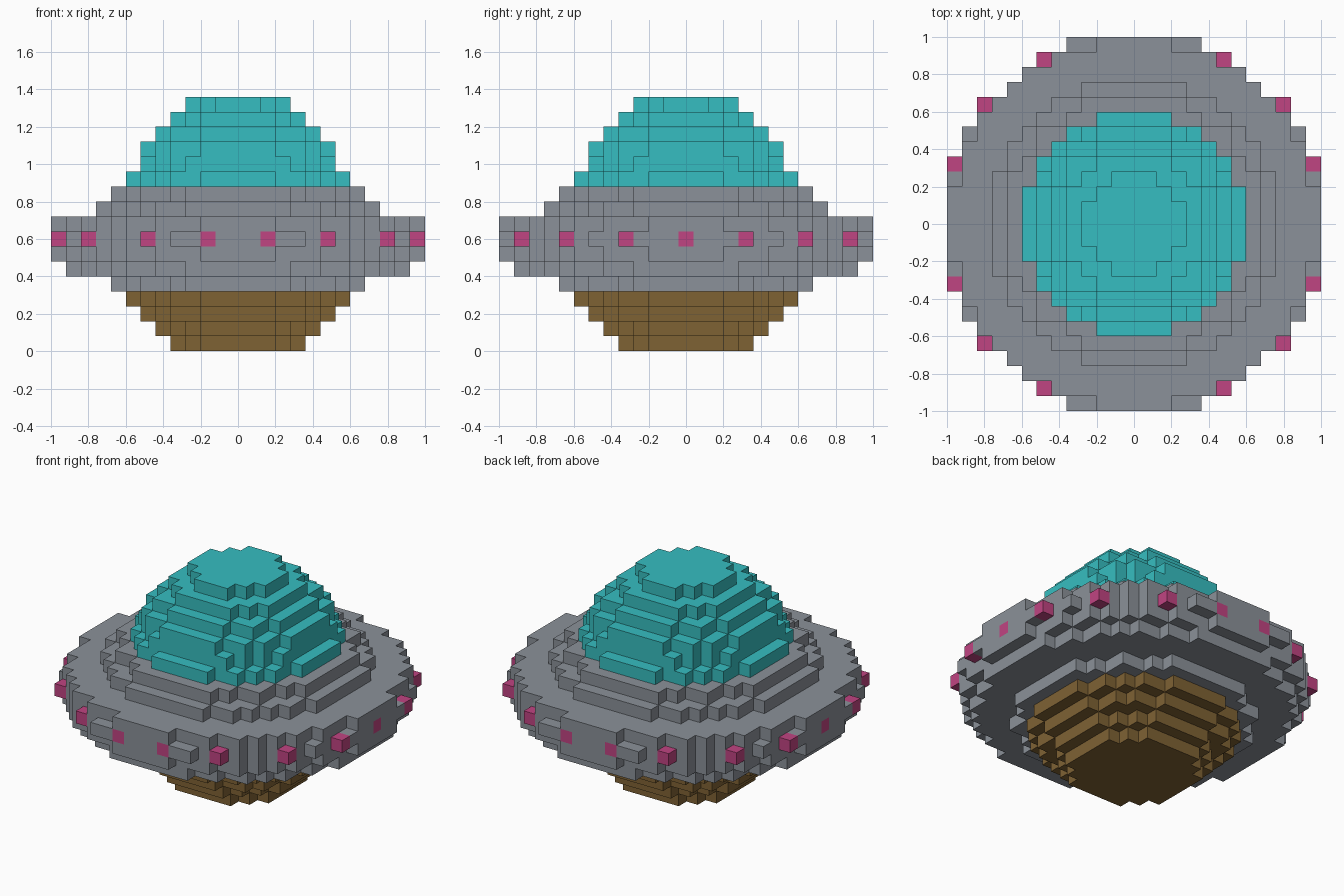
import bpy
import bmesh
from math import cos, sin, radians
from mathutils import Vector

cube = bpy.data.objects.get("Cube")
if cube:
    bpy.data.objects.remove(cube, do_unlink=True)

SIZE = 0.08          # edge of one block
REACH = 12           # blocks from the axis to the rim
LIGHT_LAYER = 7
LIGHT_COUNT = 18


def make_material(name, rgb):
    mat = bpy.data.materials.new(name)
    mat.use_nodes = True
    colour = (*rgb, 1.0)
    mat.diffuse_color = colour
    shader = next(n for n in mat.node_tree.nodes if n.type == 'BSDF_PRINCIPLED')
    shader.inputs["Base Color"].default_value = colour
    shader.inputs["Roughness"].default_value = 0.8
    return mat


def disc(layer, radius_squared):
    """Block positions of one round layer."""
    span = range(-REACH, REACH + 1)
    return {(x, y, layer) for x in span for y in span
            if x * x + y * y <= radius_squared}


def stack(first_layer, radii_squared):
    cells = set()
    for i, r2 in enumerate(radii_squared):
        cells |= disc(first_layer + i, r2)
    return cells


# Stepped round parts, listed from bottom to top
base = stack(0, [20, 30, 42, 56])
saucer = stack(4, [73, 132, 150, 161, 150, 92, 73])
dome = stack(11, [56, 48, 42, 32, 22, 12])

# Ring of lights set into the rim
lights = set()
for i in range(LIGHT_COUNT):
    angle = radians(i * 360 / LIGHT_COUNT)
    lights.add((round(12.5 * cos(angle)) if i % 9 else (12 if i == 0 else -12),
                round(12.5 * sin(angle)), LIGHT_LAYER))
saucer -= lights

solid = base | saucer | dome | lights
DIRECTIONS = [Vector(d) for d in
              ((1, 0, 0), (-1, 0, 0), (0, 1, 0), (0, -1, 0), (0, 0, 1), (0, 0, -1))]


def build_blocks(name, cells, mat):
    """Make one object from the exposed sides of its blocks."""
    bm = bmesh.new()
    for cell in sorted(cells):
        centre = Vector(cell) + Vector((0, 0, 0.5))
        for normal in DIRECTIONS:
            if tuple(int(c + n) for c, n in zip(cell, normal)) in solid:
                continue
            u = Vector((normal.y, normal.z, normal.x))
            v = normal.cross(u)
            corners = [centre + (normal + a * u + b * v) / 2
                       for a, b in ((-1, -1), (1, -1), (1, 1), (-1, 1))]
            bm.faces.new([bm.verts.new(c * SIZE) for c in corners])
    bmesh.ops.remove_doubles(bm, verts=bm.verts[:], dist=SIZE / 100)
    mesh = bpy.data.meshes.new(name)
    bm.to_mesh(mesh)
    bm.free()
    mesh.materials.append(mat)
    obj = bpy.data.objects.new(name, mesh)
    bpy.context.collection.objects.link(obj)
    return obj


build_blocks("base", base, make_material("brown", (0.212, 0.122, 0.034)))
build_blocks("saucer_body", saucer, make_material("grey", (0.258, 0.283, 0.319)))
build_blocks("dome", dome, make_material("teal", (0.037, 0.515, 0.533)))
build_blocks("rim_lights", lights, make_material("magenta", (0.527, 0.058, 0.223)))
